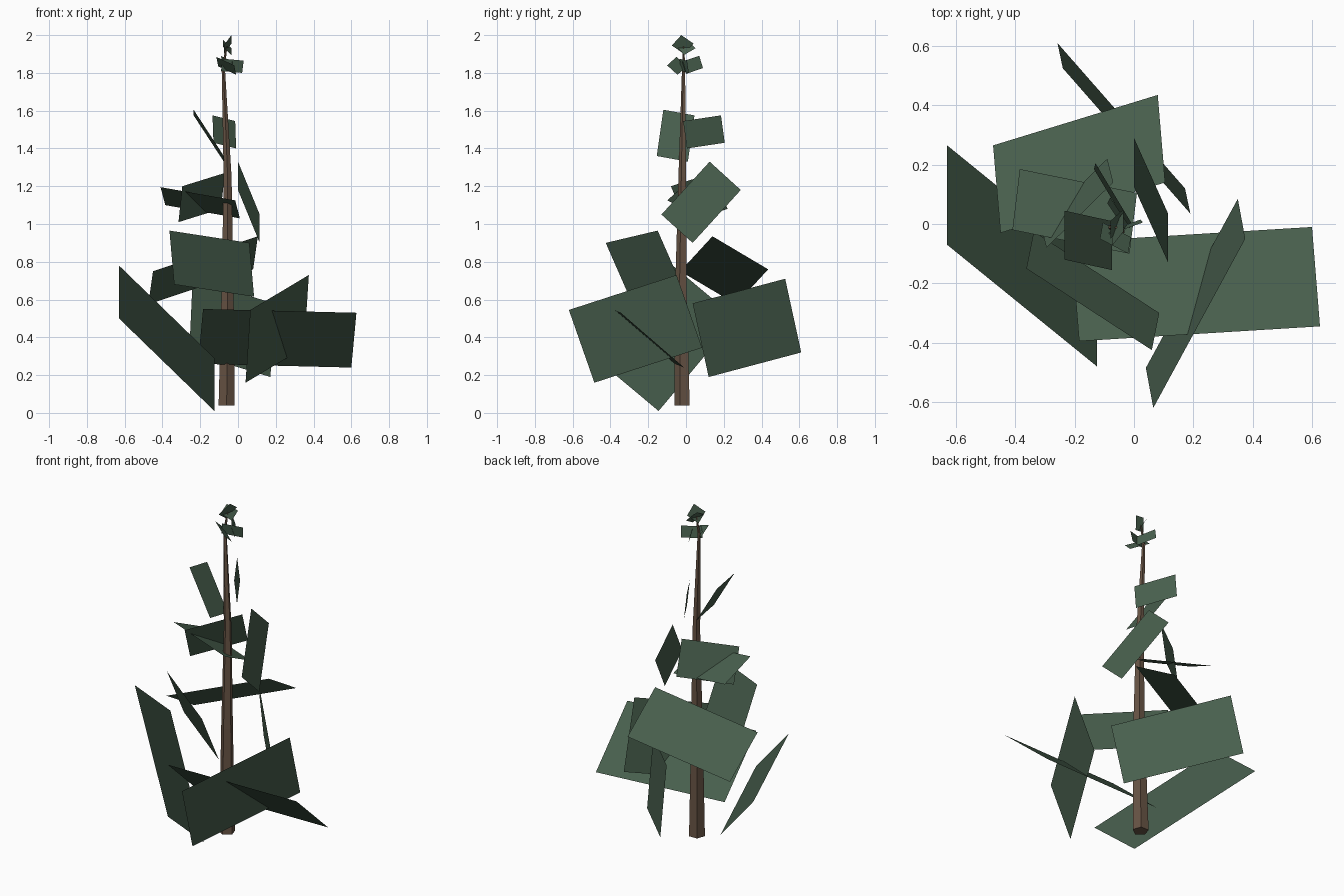
import bpy
from mathutils import Vector

cube = bpy.data.objects.get("Cube")
if cube:
    bpy.data.objects.remove(cube, do_unlink=True)


def make_material(name, colour):
    mat = bpy.data.materials.new(name)
    mat.use_nodes = True
    mat.diffuse_color = (*colour, 1)
    shader = mat.node_tree.nodes["Principled BSDF"]
    shader.inputs["Base Color"].default_value = (*colour, 1)
    shader.inputs["Roughness"].default_value = 0.9
    return mat


needle_green = make_material("needle green", (0.065, 0.115, 0.075))
bark_brown = make_material("bark brown", (0.14, 0.09, 0.06))


def make_object(name, verts, faces, mat):
    mesh = bpy.data.meshes.new(name)
    mesh.from_pydata(verts, [], faces)
    mesh.materials.append(mat)
    mesh.update()
    obj = bpy.data.objects.new(name, mesh)
    bpy.context.scene.collection.objects.link(obj)
    return obj


def branch_card(name, left, corner, right):
    """Flat rectangular branch: three corners, the fourth follows; faces upward."""
    a, b, c = Vector(left), Vector(corner), Vector(right)
    verts = [a, b, c, a + c - b]
    upward = (b - a).cross(c - b).z >= 0
    make_object(name, verts, [(0, 1, 2, 3) if upward else (3, 2, 1, 0)], needle_green)


# Trunk: a tapering, slightly bent stem with few sides
def make_trunk(path, sides=5):
    verts, faces = [], []
    turn = Vector((0, -1, 0))
    from math import tau, cos, sin
    for x, y, z, radius in path:
        for i in range(sides):
            angle = tau * i / sides - tau / 4
            verts.append((x + radius * cos(angle), y + radius * sin(angle), z))
    for ring in range(len(path) - 1):
        for i in range(sides):
            j = (i + 1) % sides
            low, high = ring * sides, (ring + 1) * sides
            faces.append((low + i, low + j, high + j, high + i))
    faces.append(tuple(reversed(range(sides))))
    faces.append(tuple(range(len(verts) - sides, len(verts))))
    return make_object("trunk", verts, faces, bark_brown)


make_trunk([
    (-0.06, -0.017, 0.04, 0.045),
    (-0.055, -0.024, 0.67, 0.033),
    (-0.055, -0.018, 1.25, 0.022),
    (-0.078, -0.012, 1.83, 0.009),
    (-0.06, -0.012, 1.94, 0.004),
])

# Branch cards, grouped by tier from the ground up
lower_branches = {
    "right": ((-0.125, -0.145, 0.01), (-0.125, -0.48, 0.29), (-0.63, -0.07, 0.78)),
    "left": ((0.6, -0.01, 0.24), (0.627, -0.345, 0.53), (-0.185, -0.395, 0.55)),
    "front": ((0.065, -0.62, 0.545), (0.375, -0.05, 0.73), (0.35, 0.085, 0.345)),
    "back": ((0.19, 0.035, 0.58), (-0.24, 0.525, 0.71), (-0.258, 0.61, 0.32)),
}
middle_branches = {
    "back": ((-0.45, -0.03, 0.75), (0.105, 0.14, 0.935), (0.08, 0.435, 0.76)),
    "front": ((-0.363, -0.15, 0.965), (0.06, -0.425, 0.9), (0.085, -0.3, 0.615)),
}
upper_branches = {
    "left": ((0, 0.125, 1.33), (0, 0.29, 1.18), (0.115, 0.035, 0.9)),
    "right": ((-0.385, 0.185, 1.1), (-0.41, -0.02, 1.195), (-0.015, -0.1, 1.125)),
    "back": ((-0.295, -0.08, 1.2), (-0.07, 0.14, 1.27), (-0.09, 0.22, 1.08)),
}
high_branches = {
    "right": ((-0.235, -0.12, 1.605), (-0.235, 0.045, 1.575), (-0.075, 0.01, 1.33)),
    "back": ((-0.135, 0.185, 1.575), (-0.015, -0.015, 1.545), (-0.01, 0.005, 1.4)),
}
crown_branches = {
    "front": ((-0.115, -0.05, 1.885), (-0.02, -0.1, 1.84), (-0.01, -0.045, 1.79)),
    "left": ((0.03, 0.005, 1.865), (0.022, 0.015, 1.8), (-0.09, -0.025, 1.81)),
    "back": ((-0.03, -0.02, 1.86), (-0.09, 0.07, 1.89), (-0.08, 0.09, 1.825)),
}
tip_branches = {
    "first": ((-0.035, -0.025, 2), (-0.035, 0.04, 1.955), (-0.075, -0.01, 1.9)),
    "second": ((-0.08, 0.01, 1.975), (-0.08, -0.05, 1.94), (-0.035, -0.01, 1.895)),
}
tiers = {
    "lower": lower_branches, "middle": middle_branches, "upper": upper_branches,
    "high": high_branches, "crown": crown_branches, "tip": tip_branches,
}
for tier, branches in tiers.items():
    for side, corners in branches.items():
        branch_card(f"{tier}_branch_{side}", *corners)
